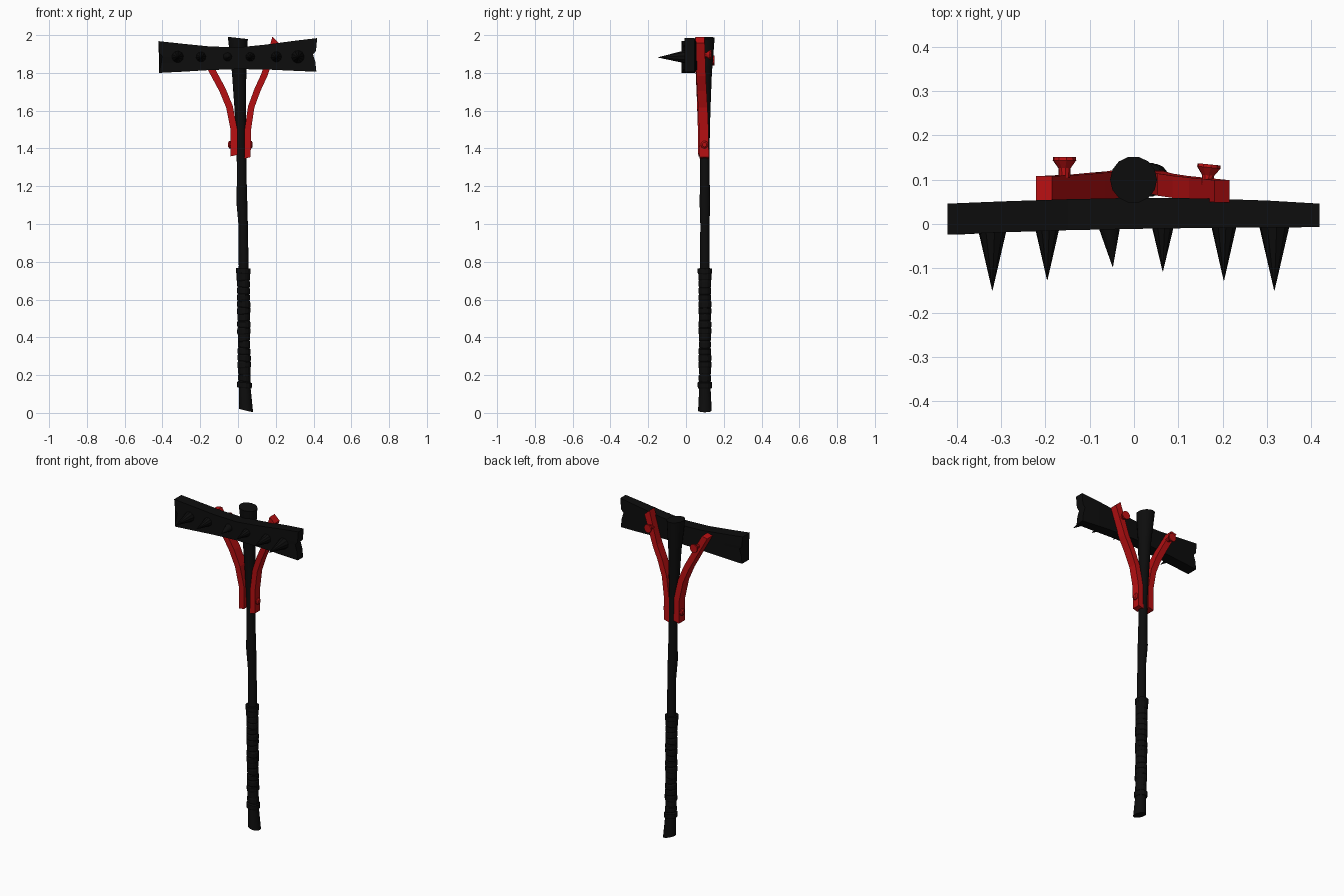
import bpy, bmesh, math, random
from mathutils import Vector

if "Cube" in bpy.data.objects:
    bpy.data.objects.remove(bpy.data.objects["Cube"])

random.seed(4)
SHAFT_Y = 0.10


def material(name, rgb):
    m = bpy.data.materials.new(name)
    m.diffuse_color = (*rgb, 1)
    m.use_nodes = True
    m.node_tree.nodes["Principled BSDF"].inputs["Base Color"].default_value = m.diffuse_color
    return m


BLACK = material("black", (0.004, 0.004, 0.004))
RED = material("red", (0.48, 0.005, 0.006))


def loft(name, rings, mat, smooth=False):
    """Skin a list of equal-length point rings and cap both ends."""
    bm = bmesh.new()
    vr = [[bm.verts.new(p) for p in r] for r in rings]
    n = len(vr[0])
    for a, b in zip(vr, vr[1:]):
        for i in range(n):
            j = (i + 1) % n
            bm.faces.new((a[i], a[j], b[j], b[i]))
    bm.faces.new(vr[0][::-1])
    bm.faces.new(vr[-1])
    bmesh.ops.recalc_face_normals(bm, faces=bm.faces)
    me = bpy.data.meshes.new(name)
    bm.to_mesh(me)
    bm.free()
    me.materials.append(mat)
    ob = bpy.data.objects.new(name, me)
    bpy.context.collection.objects.link(ob)
    if smooth:
        bpy.ops.object.select_all(action='DESELECT')
        ob.select_set(True)
        bpy.context.view_layer.objects.active = ob
        bpy.ops.object.shade_smooth_by_angle(angle=math.radians(35))
    return ob


def circle(cx, cz, r, n=14, tilt=0.0):
    """Horizontal ring round the shaft, tilted along x."""
    return [(cx + r * math.cos(t), SHAFT_Y + r * math.sin(t), cz + tilt * math.cos(t))
            for t in (2 * math.pi * i / n for i in range(n))]


def turned(name, start, axis, profile, mat, n=10, smooth=False):
    """Round part along an axis; profile is (distance, radius)."""
    start, axis = Vector(start), Vector(axis).normalized()
    u = axis.orthogonal().normalized()
    v = axis.cross(u)
    rings = []
    for d, r in profile:
        c = start + axis * d
        rings.append([c + (u * math.cos(t) + v * math.sin(t)) * r
                      for t in (2 * math.pi * i / n for i in range(n))])
    return loft(name, rings, mat, smooth)


# Shaft: slightly crooked pole, flared at both ends, with a slanted foot
shaft = [(0.043, 0.012, 0.037, -0.009), (0.036, 0.13, 0.031, 0), (0.03, 0.45, 0.029, 0),
         (0.03, 0.78, 0.026, 0), (0.027, 1.0, 0.025, 0), (0.02, 1.12, 0.029, 0),
         (0.02, 1.22, 0.026, 0), (0.018, 1.4, 0.025, 0), (0.012, 1.6, 0.03, 0),
         (0.006, 1.8, 0.038, 0), (-0.001, 1.985, 0.053, -0.006)]
loft("shaft", [circle(x, z, r, 14, t) for x, z, r, t in shaft], BLACK, True)

# Grip wrap: stacked uneven bands
grip, turns = [], 18
for i in range(turns):
    z0 = 0.13 + 0.64 * i / turns
    h = 0.64 / turns
    cx = 0.034 - 0.006 * i / turns
    r = 0.034 + random.uniform(-0.002, 0.002)
    if i in (0, turns - 1):
        r = 0.039
    tilt = random.uniform(-0.004, 0.004)
    grip += [circle(cx, z0 + 0.001, r - 0.003, 14, tilt), circle(cx, z0 + h * 0.2, r, 14, tilt),
             circle(cx, z0 + h * 0.85, r, 14, tilt)]
loft("grip_wrap", grip, BLACK)

# Head board: bowed plank, wider at the ends, with split ends
board = []
for x, zb, zt, yf, yb in [(-0.415, 1.80, 1.968, -0.024, 0.046), (-0.3, 1.806, 1.955, -0.019, 0.051),
                          (-0.15, 1.815, 1.94, -0.014, 0.056), (0, 1.82, 1.935, -0.011, 0.059),
                          (0.15, 1.818, 1.95, -0.009, 0.058), (0.3, 1.811, 1.97, -0.008, 0.053),
                          (0.413, 1.806, 1.984, -0.007, 0.046)]:
    rows = [0, 0.3, 0.52, 0.62, 1]
    end = abs(x) > 0.4
    shift = [0.002, -0.004, -0.016, 0.0, 0.006] if end else [0] * 5
    sgn = 1 if x > 0 else -1
    front = [(x + sgn * s, yf, zb + (zt - zb) * k) for k, s in zip(rows, shift)]
    back = [(x + sgn * s, yb, zb + (zt - zb) * k) for k, s in zip(rows, shift)]
    board.append(front + back[::-1])
loft("head_board", board, BLACK)

# Spikes: cones along the front of the board
for i, (x, tip) in enumerate([(-0.32, -0.15), (-0.196, -0.127), (-0.056, -0.097),
                              (0.065, -0.107), (0.203, -0.128), (0.317, -0.15)]):
    r = 0.031 if i in (0, 5) else 0.026 if i in (1, 4) else 0.023
    start = Vector((x, 0.0, 1.885))
    lean = 0.008 if i == 2 else 0
    d = Vector((x + lean, tip, 1.882)) - start
    turned(f"spike_{i + 1}", start, d, [(0, r * 1.15), (d.length, 0.0005)], BLACK, 10, True)


# Braces: bent square bars from the shaft to the back of the board
def brace(name, path, w, d):
    rings = []
    for i, (x, y, z, cut) in enumerate(path):
        a, b = path[max(i - 1, 0)], path[min(i + 1, len(path) - 1)]
        t = Vector((b[0] - a[0], 0, b[2] - a[2])).normalized()
        nx, nz = t.z * w / 2, -t.x * w / 2
        if cut:
            nx, nz = w / 2, cut
        rings.append([(x - nx, y - d / 2, z - nz), (x + nx, y - d / 2, z + nz),
                      (x + nx, y + d / 2, z + nz), (x - nx, y + d / 2, z - nz)])
    return loft(name, rings, RED)


brace("left_brace", [(-0.021, 0.095, 1.362, 0.004), (-0.021, 0.093, 1.5, 0), (-0.045, 0.089, 1.62, 0),
                     (-0.082, 0.086, 1.71, 0), (-0.125, 0.082, 1.79, 0), (-0.203, 0.078, 1.93, 0.004)],
      0.036, 0.06)
brace("right_brace", [(0.05, 0.096, 1.35, 0.004), (0.052, 0.094, 1.5, 0), (0.07, 0.089, 1.62, 0),
                      (0.103, 0.084, 1.71, 0), (0.14, 0.08, 1.79, 0), (0.199, 0.074, 1.975, -0.016)],
      0.034, 0.05)

# Bolts: flared heads at the back, small round heads at the sides
flare = [(0, 0.013), (0.022, 0.014), (0.04, 0.027), (0.047, 0.026)]
turned("left_back_bolt", (-0.157, 0.104, 1.865), (0, 1, 0), flare, RED)
turned("right_back_bolt", (0.165, 0.088, 1.895), (0.1, 1, 0), flare, RED)
dome = [(0, 0.021), (0.012, 0.02), (0.018, 0.012)]
turned("left_side_bolt", (-0.034, 0.098, 1.42), (-1, 0, 0), dome, RED)
turned("right_side_bolt", (0.06, 0.098, 1.42), (1, 0, 0), dome, RED)
